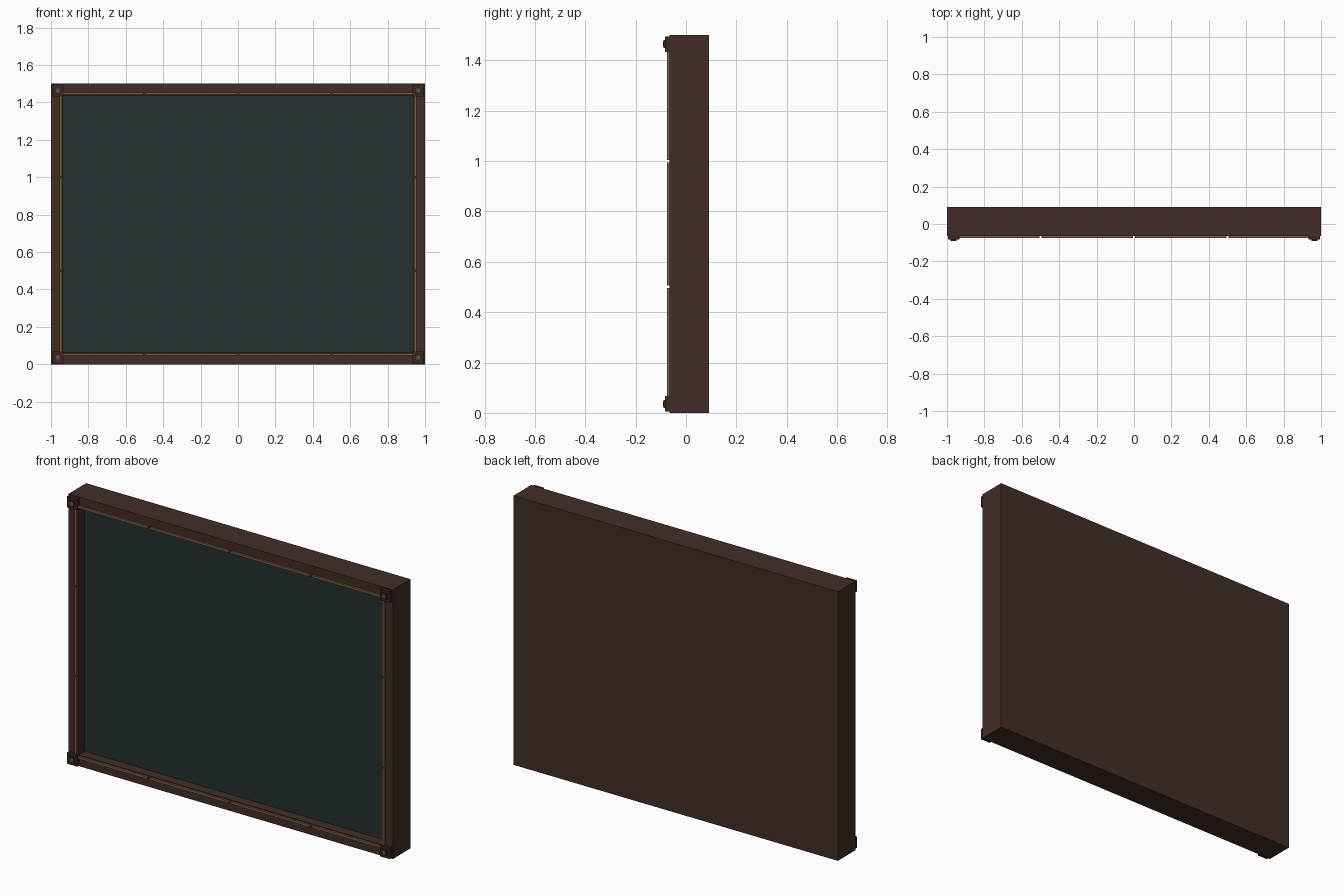
import bpy

if "Cube" in bpy.data.objects:
    bpy.data.objects.remove(bpy.data.objects["Cube"])

def material(name, rgb):
    m = bpy.data.materials.new(name)
    m.diffuse_color = (*rgb, 1)
    m.use_nodes = True
    m.node_tree.nodes["Principled BSDF"].inputs["Base Color"].default_value = m.diffuse_color
    return m

WOOD = material("dark wood", (0.054, 0.027, 0.019))
BLOCK = material("darker wood", (0.040, 0.019, 0.014))
SLATE = material("slate green", (0.017, 0.029, 0.029))
GOLD = material("old gold", (0.20, 0.115, 0.052))
STUD = material("worn bronze", (0.16, 0.085, 0.05))

W, H, BORDER = 1.0, 1.5, 0.0625
FRONT, BACK, PANEL = -0.065, 0.091, -0.012

def mesh_object(name, verts, faces, mat):
    me = bpy.data.meshes.new(name)
    me.from_pydata(verts, [], faces)
    me.materials.append(mat)
    ob = bpy.data.objects.new(name, me)
    bpy.context.collection.objects.link(ob)
    return ob

def box(name, x, y, z, mat):
    verts = [(a, b, c) for a in sorted(x) for b in sorted(y) for c in sorted(z)]
    faces = [(0, 1, 3, 2), (4, 6, 7, 5), (0, 4, 5, 1),
             (2, 3, 7, 6), (0, 2, 6, 4), (1, 5, 7, 3)]
    return mesh_object(name, verts, faces, mat)

# Wooden case: outer shell with a recessed opening on the front
def ring(inset, y):
    a, b = W - inset, H - inset
    return [(-a, y, inset), (a, y, inset), (a, y, b), (-a, y, b)]

verts = ring(0, BACK) + ring(0, FRONT) + ring(BORDER, FRONT) + ring(BORDER, PANEL)
faces = [(3, 2, 1, 0)]
for r in range(3):
    for i in range(4):
        j = (i + 1) % 4
        faces.append((r * 4 + i, r * 4 + j, r * 4 + 4 + j, r * 4 + 4 + i))
faces.append((12, 13, 14, 15))
case = mesh_object("board_case", verts, faces, WOOD)
case.data.materials.append(SLATE)
case.data.polygons[len(faces) - 1].material_index = 1  # writing surface
case.data.update()

# Gold trim, split into segments with small gaps
T0, T1, GAP, TRIM_Y = 0.046, 0.058, 0.005, -0.076
for i in range(4):
    x0, x1 = -1 + i * 0.5 + GAP, -0.5 + i * 0.5 - GAP
    x0, x1 = max(x0, -0.945), min(x1, 0.945)
    for label, z in (("bottom", (T0, T1)), ("top", (H - T1, H - T0))):
        box(f"{label}_trim_{i}", (x0, x1), (TRIM_Y, FRONT), z, GOLD)
for i in range(3):
    z0, z1 = max(i * 0.5 + GAP, 0.055), min(i * 0.5 + 0.5 - GAP, H - 0.055)
    for label, s in (("left", -1), ("right", 1)):
        box(f"{label}_trim_{i}", (s * (W - T0), s * (W - T1)),
            (TRIM_Y, FRONT), (z0, z1), GOLD)

# Corner blocks, each with a raised stud and a small bronze plate
for sx in (-1, 1):
    for top in (False, True):
        def square(name, half, y0, y1, mat):
            cx, cz = sx * (W - 0.036), (H - 0.036 if top else 0.036)
            box(name, (cx - half, cx + half), (y0, y1), (cz - half, cz + half), mat)
        tag = ("top" if top else "bottom") + ("_left" if sx < 0 else "_right")
        square("corner_block_" + tag, 0.031, -0.084, FRONT, BLOCK)
        square("corner_stud_" + tag, 0.016, -0.090, -0.084, BLOCK)
        square("corner_plate_" + tag, 0.010, -0.091, -0.090, STUD)
